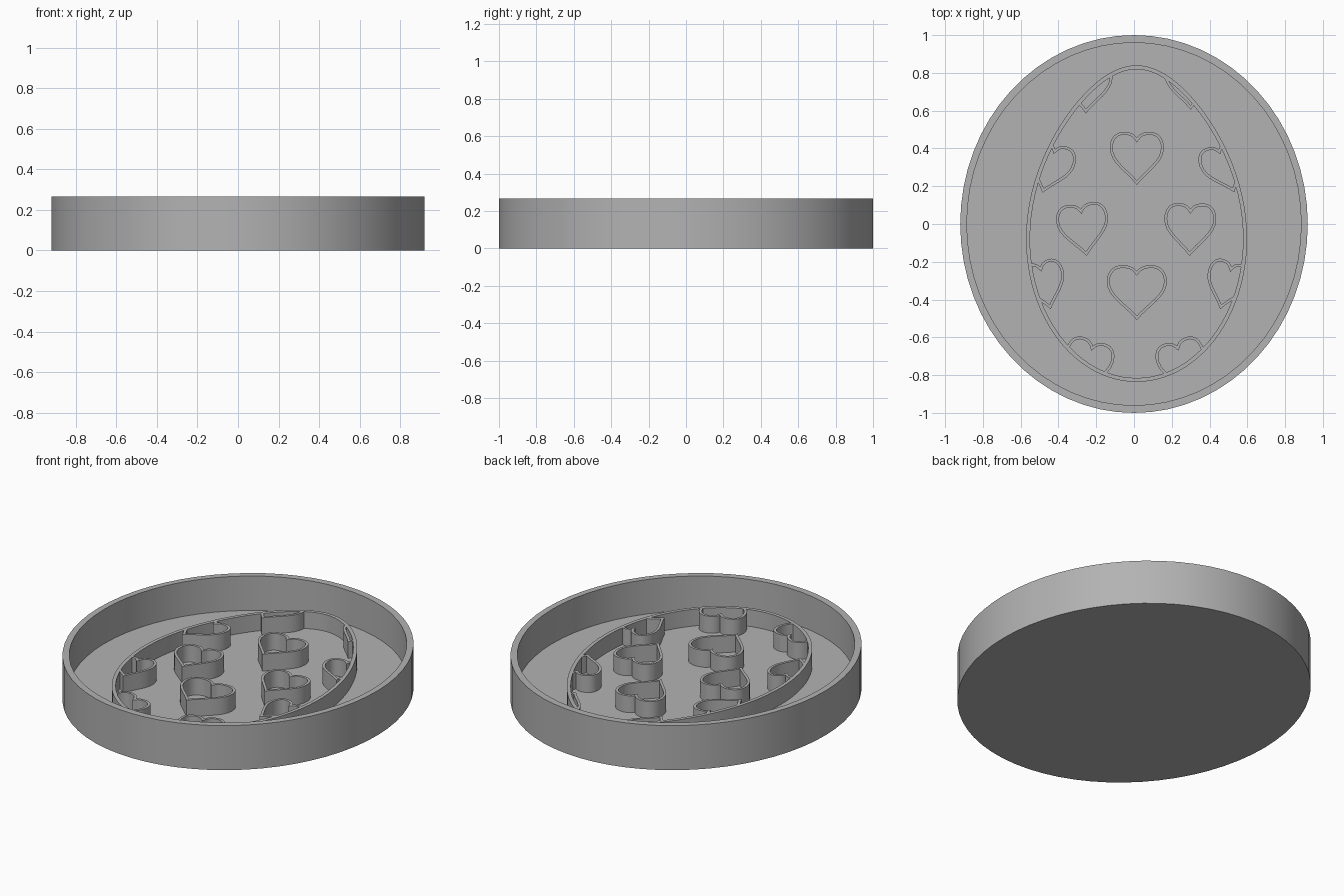
import bpy, bmesh, math
from mathutils import Vector, Matrix
from mathutils.geometry import interpolate_bezier

if "Cube" in bpy.data.objects:
    bpy.data.objects.remove(bpy.data.objects["Cube"], do_unlink=True)

FLOOR, WALL_TOP, RIM_TOP = 0.06, 0.16, 0.265
EGG_WALL, HEART_WALL = 0.021, 0.015

grey = bpy.data.materials.new("plain grey")
grey.use_nodes = True
grey.diffuse_color = (0.45, 0.45, 0.45, 1)
grey.node_tree.nodes["Principled BSDF"].inputs["Base Color"].default_value = grey.diffuse_color


def loft(name, rings, cap=False, closed=False):
    """Join rings of (outline, height) with quads; cap the ends or close the loop."""
    bm = bmesh.new()
    loops = [[bm.verts.new((p[0], p[1], z)) for p in outline] for outline, z in rings]
    pairs = list(zip(loops, loops[1:])) + ([(loops[-1], loops[0])] if closed else [])
    for a, b in pairs:
        for i in range(len(a)):
            j = (i + 1) % len(a)
            bm.faces.new((a[i], a[j], b[j], b[i]))
    if cap:
        bm.faces.new(loops[0])
        bm.faces.new(loops[-1])
    bmesh.ops.recalc_face_normals(bm, faces=bm.faces)
    mesh = bpy.data.meshes.new(name)
    bm.to_mesh(mesh)
    bm.free()
    mesh.materials.append(grey)
    obj = bpy.data.objects.new(name, mesh)
    bpy.context.collection.objects.link(obj)
    return obj


def activate(obj):
    bpy.ops.object.select_all(action='DESELECT')
    obj.select_set(True)
    bpy.context.view_layer.objects.active = obj


def inset(outline, d):
    """Offset a counter-clockwise outline inward with mitred corners."""
    result = []
    for i, p in enumerate(outline):
        e1 = (p - outline[i - 1]).normalized()
        e2 = (outline[(i + 1) % len(outline)] - p).normalized()
        n1, n2 = Vector((-e1.y, e1.x)), Vector((-e2.y, e2.x))
        result.append(p + (n1 + n2) * d / (1 + n1.dot(n2)))
    return result


def wall(name, outline, thickness):
    inner = inset(outline, thickness)
    low = FLOOR - 0.01
    return loft(name, [(outline, low), (outline, WALL_TOP), (inner, WALL_TOP), (inner, low)],
                closed=True)


def ellipse(rx, ry, n=64):
    return [Vector((rx * math.cos(a), ry * math.sin(a)))
            for a in (math.tau * i / n for i in range(n))]


def egg(n=96):
    points = []
    for i in range(n):
        a = math.tau * i / n
        s = math.sin(a)
        taper = 1 - 0.2 * s * s if s > 0 else 1
        points.append(Vector((0.0135 + 0.585 * math.cos(a) * taper,
                              -0.08 + s * (0.92 if s > 0 else 0.756))))
    return points


def heart(x, y, width, height, tilt):
    """Heart outline from three curves per half, mirrored, then tilted and placed."""
    curves = [((0, -.5), (.2, -.24), (.5, -.08), (.5, .2)),
              ((.5, .2), (.5, .38), (.4, .5), (.24, .5)),
              ((.24, .5), (.14, .5), (.05, .47), (0, .39))]
    half = []
    for c in curves:
        half += [p.to_2d() for p in interpolate_bezier(*[Vector(q).to_3d() for q in c], 9)[:-1]]
    half.append(Vector(curves[-1][-1]))
    full = half + [Vector((-p.x, p.y)) for p in reversed(half[1:-1])]
    turn = Matrix.Rotation(math.radians(tilt), 2)
    return [turn @ Vector((p.x * width, p.y * height)) + Vector((x, y)) for p in full]


# Tray: base, outer wall, rim and recessed floor
outer, inner = ellipse(0.92, 1.0), ellipse(0.885, 0.96)
parts = [loft("tray", [(outer, 0), (outer, RIM_TOP), (inner, RIM_TOP), (inner, FLOOR)], cap=True)]

# Egg-shaped wall standing on the floor
egg_line = egg()
parts.append(wall("egg_wall", egg_line, EGG_WALL))

# Whole hearts inside the egg
for name, spec in {
    "upper_heart": (0.015, 0.347, 0.286, 0.281, 0),
    "right_heart": (-0.268, -0.03, 0.275, 0.28, 7),
    "left_heart": (0.297, -0.03, 0.275, 0.28, -1),
    "lower_heart": (0.015, -0.363, 0.318, 0.29, 0),
}.items():
    parts.append(wall(name, heart(*spec), HEART_WALL))

# Edge hearts, trimmed where they meet the egg wall
cutter = loft("egg_cutter", [(inset(egg_line, EGG_WALL * 0.9), 0), (inset(egg_line, EGG_WALL * 0.9), 1)],
              cap=True)
cutter.hide_render = True
for name, spec in {
    "top_right_edge_heart": (-0.25, 0.725, 0.27, 0.28, -2),
    "top_left_edge_heart": (0.295, 0.745, 0.27, 0.28, 2),
    "upper_right_edge_heart": (-0.447, 0.295, 0.25, 0.27, -16),
    "upper_left_edge_heart": (0.484, 0.295, 0.25, 0.27, 20),
    "lower_right_edge_heart": (-0.472, -0.325, 0.23, 0.26, 14),
    "lower_left_edge_heart": (0.49, -0.325, 0.23, 0.26, -15),
    "bottom_right_edge_heart": (-0.25, -0.75, 0.26, 0.28, -17),
    "bottom_left_edge_heart": (0.26, -0.75, 0.26, 0.28, 17),
}.items():
    obj = wall(name, heart(*spec), HEART_WALL)
    trim = obj.modifiers.new("trim", 'BOOLEAN')
    trim.operation, trim.object, trim.solver = 'INTERSECT', cutter, 'EXACT'
    activate(obj)
    bpy.ops.object.modifier_apply(modifier=trim.name)
    parts.append(obj)
bpy.data.objects.remove(cutter, do_unlink=True)

# Smooth the curved walls and keep the rims crisp
for obj in parts:
    activate(obj)
    bpy.ops.object.shade_smooth_by_angle(angle=math.radians(30))
